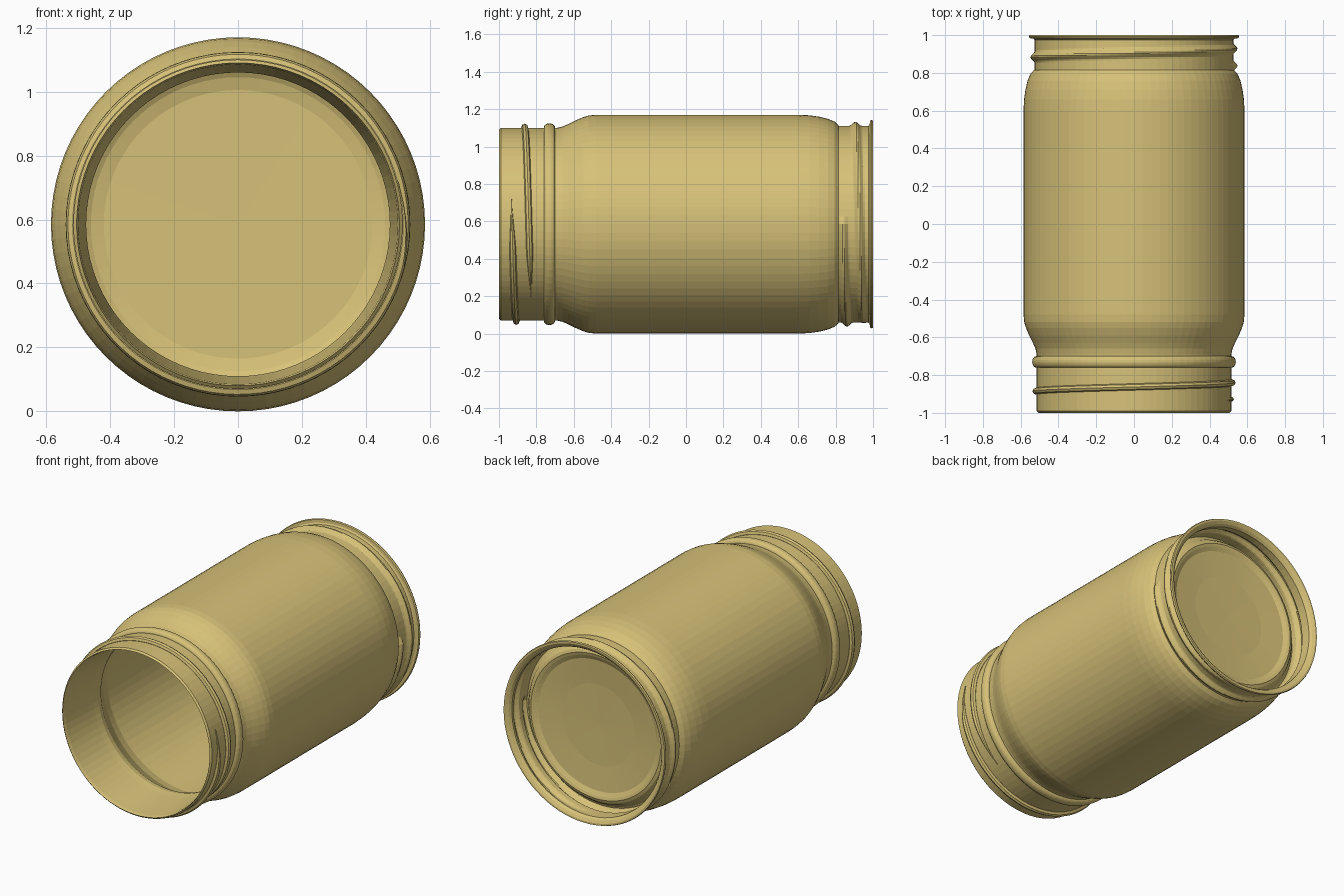
import bpy, bmesh, math

if "Cube" in bpy.data.objects:
    bpy.data.objects.remove(bpy.data.objects["Cube"])

SEG = 80
R = 0.585            # body radius, also the height of the axis
PITCH = 0.09         # thread advance per turn
TAU = 2 * math.pi

glass = bpy.data.materials.new("sand_yellow")
glass.diffuse_color = (0.68, 0.54, 0.19, 1)
glass.use_nodes = True
glass.node_tree.nodes["Principled BSDF"].inputs["Base Color"].default_value = glass.diffuse_color


def finish(bm, name):
    bmesh.ops.remove_doubles(bm, verts=bm.verts, dist=1e-6)
    bmesh.ops.recalc_face_normals(bm, faces=bm.faces)
    mesh = bpy.data.meshes.new(name)
    bm.to_mesh(mesh)
    bm.free()
    mesh.materials.append(glass)
    ob = bpy.data.objects.new(name, mesh)
    bpy.context.collection.objects.link(ob)
    return ob


def skin(bm, rings, close_rings):
    """Bridge successive rings of vertices."""
    n = len(rings)
    for i in range(n if close_rings else n - 1):
        a, b = rings[i], rings[(i + 1) % n]
        for j in range(len(a)):
            k = (j + 1) % len(a)
            bm.faces.new((a[j], a[k], b[k], b[j]))


def lathe(name, profile, closed=False, bulge=lambda y, t: 0):
    """Turn (radius, y) points around the lying axis."""
    bm = bmesh.new()
    rings = []
    for r, y in profile:
        ring = []
        for j in range(SEG):
            t = TAU * j / SEG
            q = r + (bulge(y, t) if r > 0 else 0)
            ring.append(bm.verts.new((q * math.cos(t), y, R - q * math.sin(t))))
        rings.append(ring)
    skin(bm, rings, closed)
    return finish(bm, name)


def thread(name, radius, y0, start, end, size):
    """Round rib swept along a helix, tapering at both ends."""
    bm = bmesh.new()
    steps, sides, rings = 100, 8, []
    for i in range(steps + 1):
        f = i / steps
        t = start + (end - start) * f
        s = size * max(0.15, min(1, f * 14, (1 - f) * 14))
        ring = []
        for j in range(sides):
            u = TAU * j / sides
            q = radius + s * math.cos(u)
            y = y0 + PITCH * t / TAU + 0.85 * s * math.sin(u)
            ring.append(bm.verts.new((q * math.cos(t), y, R - q * math.sin(t))))
        rings.append(ring)
    skin(bm, rings, False)
    bm.faces.new(rings[0])
    bm.faces.new(rings[-1])
    return finish(bm, name)


# Hollow jar: outside from lip to base, then inside back to the lip
jar = [
    (0.505, -1.0), (0.515, -0.99), (0.515, -0.69), (0.522, -0.66), (0.535, -0.63),
    (0.555, -0.59), (0.572, -0.55), (0.581, -0.52), (R, -0.48),
    (R, 0.60), (0.582, 0.66), (0.575, 0.71), (0.563, 0.76), (0.548, 0.795),
    (0.53, 0.815), (0.505, 0.825), (0.49, 0.84), (0.48, 0.86), (0.465, 0.878),
    (0.447, 0.885), (0.43, 0.88), (0.405, 0.868), (0.25, 0.856), (0, 0.852),
    (0, 0.825), (0.42, 0.822), (0.46, 0.812), (0.50, 0.79), (0.53, 0.75),
    (0.555, 0.68), (0.565, 0.60), (0.565, -0.48), (0.55, -0.54), (0.51, -0.61),
    (0.48, -0.66), (0.475, -0.69), (0.48, -0.73), (0.50, -0.98)]
lathe("jar_body", jar, closed=True)

# Rounded collar below the neck thread
collar = [(0.508 + 0.031 * math.sin(math.pi * i / 10) ** 0.7,
           -0.73 - 0.031 * math.cos(math.pi * i / 10)) for i in range(11)]
lathe("neck_collar", collar + [(0.50, -0.73)], closed=True)

# Raised neck thread
thread("neck_thread", 0.517, -0.93, math.radians(-15), math.radians(408), 0.021)


# Base ring with a rolled-in thread that shows on both sides of the thin wall
def rolled_thread(y, t):
    best = 0
    for turn in (0, 1):
        a = t + TAU * turn
        fade = max(0, min(1, (a + 0.4) / 0.4, (7.9 - a) / 0.8))
        d = (y - (0.838 + PITCH * a / TAU)) / 0.032
        if abs(d) < 1:
            best = max(best, 0.022 * fade * math.cos(d * math.pi / 2) ** 2)
    return best


ys = [0.81 + 0.165 * i / 18 for i in range(19)]
outer = [(0.526, y) for y in ys]
inner = [(0.514, y) for y in ys]
flange = [(0.535, 0.982), (0.553, 0.984), (0.557, 0.992), (0.553, 1.0),
          (0.542, 1.0), (0.525, 0.99)]
lathe("base_ring", outer + flange + inner[::-1], closed=True, bulge=rolled_thread)
